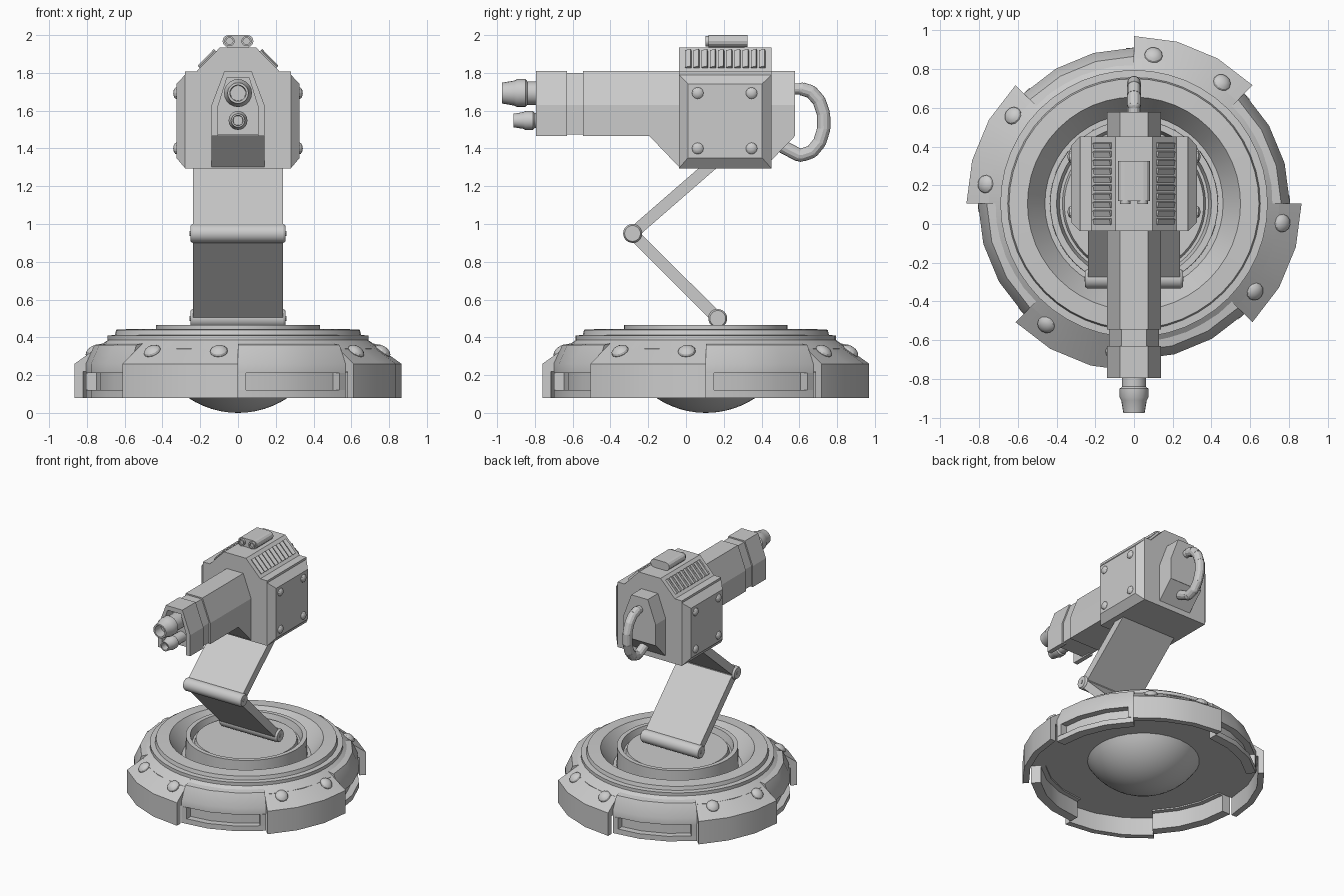
import bpy, bmesh
from math import sin, cos, radians, pi, sqrt
from mathutils import Matrix, Vector

if "Cube" in bpy.data.objects:
    bpy.data.objects.remove(bpy.data.objects["Cube"])

CY = 0.105  # base centre in y


def finish(name, bm, smooth=True):
    bmesh.ops.remove_doubles(bm, verts=bm.verts, dist=1e-5)
    bmesh.ops.recalc_face_normals(bm, faces=bm.faces)
    me = bpy.data.meshes.new(name)
    bm.to_mesh(me)
    bm.free()
    ob = bpy.data.objects.new(name, me)
    bpy.context.collection.objects.link(ob)
    if smooth:
        bpy.ops.object.select_all(action='DESELECT')
        ob.select_set(True)
        bpy.context.view_layer.objects.active = ob
        bpy.ops.object.shade_smooth_by_angle(angle=radians(28))
    return ob


def revolve(name, prof, a0=0, a1=360, n=24, closed=False, mat=None):
    """Turn an (r, z) profile about z; partial turns of closed profiles get end caps."""
    bm = bmesh.new()
    rings = []
    for i in range(n + 1):
        a = radians(a0 + (a1 - a0) * i / n)
        rings.append([bm.verts.new((r * cos(a), r * sin(a), z)) for r, z in prof])
    m = len(prof)
    for A, B in zip(rings, rings[1:]):
        for j in range(m if closed else m - 1):
            k = (j + 1) % m
            bm.faces.new((A[j], A[k], B[k], B[j]))
    if closed and a1 - a0 < 360:
        bm.faces.new(rings[0])
        bm.faces.new(rings[-1])
    bmesh.ops.transform(bm, verts=bm.verts, matrix=mat or Matrix.Translation((0, CY, 0)))
    return finish(name, bm)


def prism(name, pts, axis, lo, hi):
    """Extrude a 2D outline along x (points are y,z) or y (points are x,z)."""
    bm = bmesh.new()
    put = (lambda p, t: (t, p[0], p[1])) if axis == 'x' else (lambda p, t: (p[0], t, p[1]))
    A = [bm.verts.new(put(p, lo)) for p in pts]
    B = [bm.verts.new(put(p, hi)) for p in pts]
    bm.faces.new(A)
    bm.faces.new(B)
    for i in range(len(pts)):
        j = (i + 1) % len(pts)
        bm.faces.new((A[i], A[j], B[j], B[i]))
    return finish(name, bm, False)


def rod(name, p, q, r, r2=None, n=16):
    p, q = Vector(p), Vector(q)
    d = q - p
    bm = bmesh.new()
    bmesh.ops.create_cone(bm, cap_ends=True, segments=n, radius1=r, radius2=r if r2 is None else r2, depth=d.length,
                          matrix=Matrix.Translation((p + q) / 2) @ d.to_track_quat('Z', 'Y').to_matrix().to_4x4())
    return finish(name, bm)


def rivet(name, loc, normal, r, h):
    bm = bmesh.new()
    rot = Vector(normal).to_track_quat('Z', 'Y').to_matrix().to_4x4()
    bmesh.ops.create_uvsphere(bm, u_segments=12, v_segments=8, radius=1,
                              matrix=Matrix.Translation(loc) @ rot @ Matrix.Diagonal((r, r, h, 1)))
    return finish(name, bm)


def mirrored(half):
    return half + [(-x, z) for x, z in reversed(half)]


# base core: ceiling, stepped rim, channel, inner ring and disc
revolve("base_core", [(0, .22), (.75, .22), (.75, .342), (.69, .385), (.69, .41), (.652, .412), (.645, .44),
                      (.55, .445), (.46, .31), (.435, .31), (.433, .465), (.40, .465), (.385, .41),
                      (.37, .41), (.36, .44), (0, .44)], n=48)
R = .474
revolve("underside_dome", [(sqrt(max(0, 2 * R * z - z * z)), z) for z in
                           [.23 * (i / 10) ** 2 for i in range(11)]], n=32)

# base skirt: four raised armour plates alternating with four slotted panels
for k in range(4):
    a = 90 * k
    revolve("armour_plate", [(.865, .08), (.865, .26), (.69, .385), (.69, .22), (.82, .22), (.82, .08)],
            a + 45, a + 90, 3, True)
    revolve("slot_lower_rail", [(.805, .08), (.805, .12), (.745, .12), (.745, .08)], a, a + 45, 3, True)
    revolve("slot_upper_rail", [(.805, .21), (.805, .26), (.76, .36), (.70, .37), (.70, .21)], a, a + 45, 3, True)
    revolve("slot_back", [(.755, .08), (.755, .22), (.735, .22), (.735, .08)], a, a + 45, 3, True)
    for s in (0, 42):
        revolve("slot_post", [(.805, .12), (.805, .21), (.745, .21), (.745, .12)], a + s, a + s + 3, 1, True)
    for s in (54, 82.5):
        t = radians(a + s)
        rivet("base_rivet", (.772 * cos(t), CY + .772 * sin(t), .325), (.58 * cos(t), .58 * sin(t), .81), .047, .028)

# folding arm
foot, elbow, head = (.168, .5), (-.283, .95), (.20, 1.37)
for name, p, q in (("lower_arm", foot, elbow), ("upper_arm", elbow, head)):
    d = (Vector(q) - Vector(p)).normalized() * .031
    nx, ny = -d.y, d.x
    prism(name, [(p[0] + nx, p[1] + ny), (q[0] + nx, q[1] + ny), (q[0] - nx, q[1] - ny), (p[0] - nx, p[1] - ny)],
          'x', -.237, .237)
for name, (y, z) in (("foot_hinge", foot), ("elbow_hinge", elbow)):
    rod(name, (-.24, y, z), (.24, y, z), .05, n=24)
    for s in (-1, 1):
        rod(name + "_cap", (s * .24, y, z), (s * .252, y, z), .05, .042, 24)
        rod(name + "_pin", (s * .24, y, z), (s * .256, y, z), .014, n=12)

# head housing with bevelled side panels
prism("housing", mirrored([(.28, 1.295), (.28, 1.807), (.22, 1.807), (.095, 1.935)]), 'y', -.037, .452)
for s in (-1, 1):
    bm = bmesh.new()
    rects = [(.28, -.037, .452, 1.295, 1.79), (.326, .01, .403, 1.35, 1.742)]
    A, B = [[bm.verts.new((s * x, y, z)) for y, z in ((y0, z0), (y1, z0), (y1, z1), (y0, z1))]
            for x, y0, y1, z0, z1 in rects]
    for i in range(4):
        bm.faces.new((A[i], A[i - 1], B[i - 1], B[i]))
    bm.faces.new(A)
    bm.faces.new(B)
    finish("side_panel", bm, False)
    for y in (.062, .347):
        for z in (1.40, 1.693):
            rivet("panel_rivet", (s * .325, y, z), (s, 0, 0), .031, .018)
    # roof vents
    for i in range(10):
        bm = bmesh.new()
        bmesh.ops.create_cube(bm, size=1, matrix=Matrix.Translation((s * .162, .012 + i * .0435, 1.873)) @
                              Matrix.Rotation(s * radians(46), 4, 'Y') @ Matrix.Rotation(radians(18), 4, 'X') @
                              Matrix.Diagonal((.125, .03, .016, 1)))
        finish("vent_slat", bm, False)

# gun body running through the housing
sec = [(.14, 1.465), (.14, 1.63), (.072, 1.81)]
prism("gun_body", mirrored(sec), 'y', -.545, .578)
prism("gun_neck", mirrored([(.13, 1.475), (.13, 1.63), (.065, 1.80)]), 'y', -.70, -.54)
prism("gun_keel", [(-.195, 1.467), (.578, 1.467), (.45, 1.335), (.45, 1.30), (-.035, 1.30)], 'x', -.14, .14)
inner = [(.105, 1.465), (.105, 1.625), (.058, 1.775)]
prism("muzzle_hood", mirrored(sec) + [(-x, z) for x, z in inner] + inner[::-1], 'y', -.795, -.63)

# nozzles, turned about the y axis
for name, z, prof in (
        ("main_nozzle", 1.693, [(0, .66), (.062, .66), (.062, .84), (.074, .85), (.074, .895), (.066, .91),
                                (.055, .975), (.043, .975), (.04, .90), (0, .90)]),
        ("small_nozzle", 1.548, [(0, .66), (.04, .66), (.04, .80), (.05, .81), (.05, .85), (.044, .862),
                                 (.036, .912), (.027, .912), (.025, .86), (0, .86)])):
    revolve(name, prof, n=20, mat=Matrix.Translation((0, 0, z)) @ Matrix.Rotation(pi / 2, 4, 'X'))

# twin-lens sight on the roof
prism("sight_plate", mirrored([(.055, 1.93), (.055, 1.95)]), 'y', .12, .31)
arc = [(.05 + .032 * cos(radians(t)), 1.968 + .032 * sin(radians(t))) for t in range(-90, 91, 30)]
prism("sight_body", mirrored(arc), 'y', .12, .325)
for x in (-.045, .045):
    revolve("sight_lens", [(0, -.13), (.027, -.13), (.027, -.103), (.018, -.103), (.018, -.115), (0, -.115)],
            n=16, mat=Matrix.Translation((x, 0, 1.968)) @ Matrix.Rotation(pi / 2, 4, 'X'))

# jointed hose on the back
path = [(0, .56, 1.715), (0, .615, 1.715)]
path += [(0, .615 + .117 * cos(radians(t)), 1.54 + .175 * sin(radians(t))) for t in range(66, -91, -26)]
path += [(0, .60, 1.364), (0, .51, 1.41)]
for i, (p, q) in enumerate(zip(path, path[1:])):
    rod("hose_segment", p, q, .029 if i == 0 else .035, n=12)
    rivet("hose_joint", q, (1, 0, 0), .034, .034)
